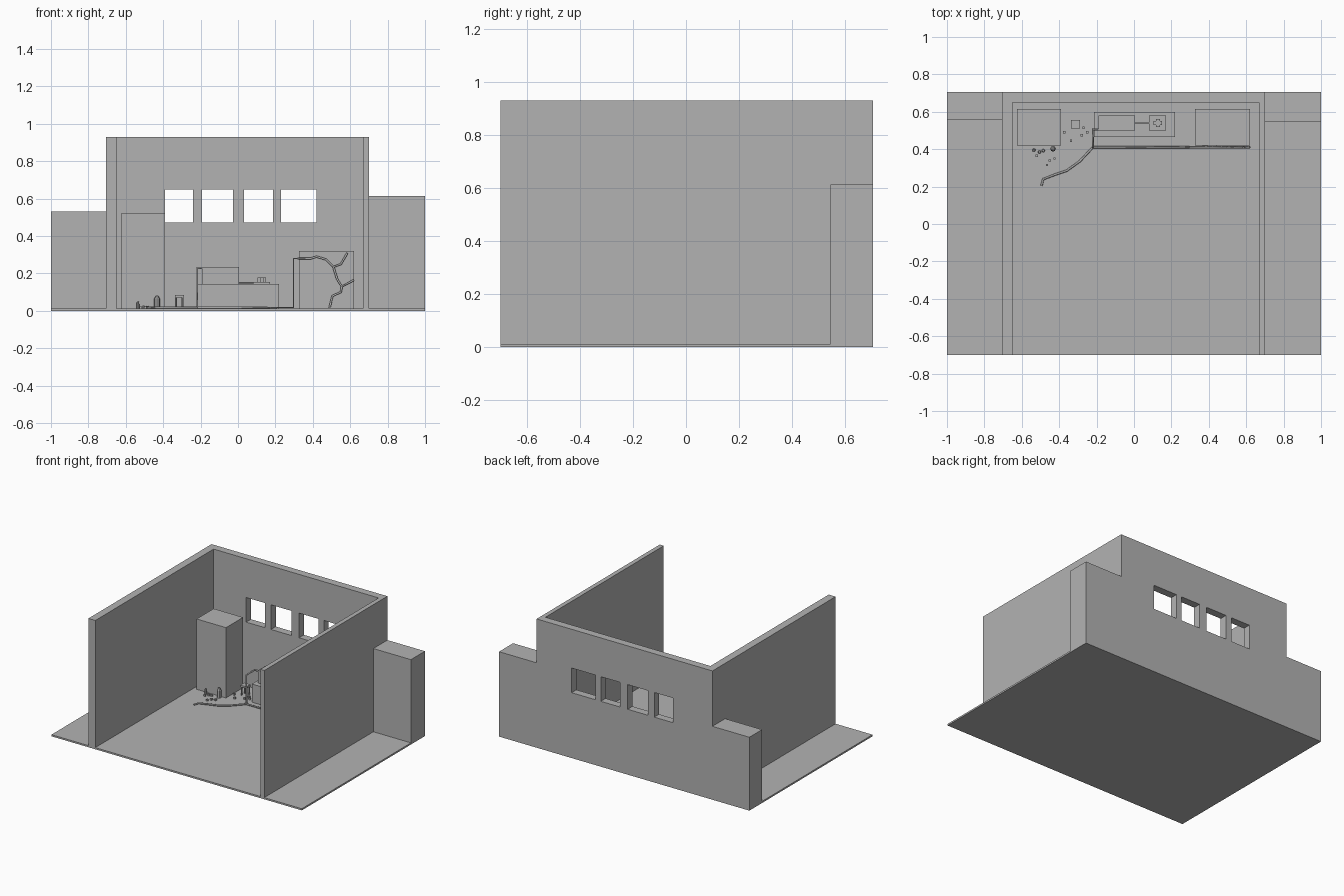
import bpy
import bmesh
from mathutils import Vector

cube = bpy.data.objects.get("Cube")
if cube:
    bpy.data.objects.remove(cube, do_unlink=True)

# Single plain grey
GREY = (0.45, 0.45, 0.45, 1.0)
grey = bpy.data.materials.new("plain_grey")
grey.use_nodes = True
grey.diffuse_color = GREY
grey.node_tree.nodes["Principled BSDF"].inputs["Base Color"].default_value = GREY


def finish(name, bm):
    bmesh.ops.recalc_face_normals(bm, faces=bm.faces)
    mesh = bpy.data.meshes.new(name)
    bm.to_mesh(mesh)
    bm.free()
    mesh.materials.append(grey)
    obj = bpy.data.objects.new(name, mesh)
    bpy.context.collection.objects.link(obj)
    return obj


def prism(name, outline, z0, z1):
    """Extrude a plan outline from z0 up to z1."""
    bm = bmesh.new()
    face = bm.faces.new([bm.verts.new((x, y, z0)) for x, y in outline])
    top = bmesh.ops.extrude_face_region(bm, geom=[face])["geom"]
    bmesh.ops.translate(bm, vec=(0, 0, z1 - z0),
                        verts=[v for v in top if isinstance(v, bmesh.types.BMVert)])
    return finish(name, bm)


def box(name, x0, x1, y0, y1, z0, z1):
    return prism(name, [(x0, y0), (x1, y0), (x1, y1), (x0, y1)], z0, z1)


def cylinder(name, x, y, z0, z1, r, r_top=None, sides=8):
    bm = bmesh.new()
    bmesh.ops.create_cone(bm, cap_ends=True, segments=sides, radius1=r,
                          radius2=r if r_top is None else r_top, depth=z1 - z0)
    bmesh.ops.translate(bm, vec=(x, y, (z0 + z1) / 2), verts=bm.verts)
    return finish(name, bm)


def cable(name, points, r=0.006):
    """Thin faceted tube along a path."""
    curve = bpy.data.curves.new(name, "CURVE")
    curve.dimensions = "3D"
    curve.bevel_depth = r
    curve.bevel_resolution = 1
    curve.use_fill_caps = True
    spline = curve.splines.new("POLY")
    spline.points.add(len(points) - 1)
    for p, co in zip(spline.points, points):
        p.co = (*co, 1)
    curve.materials.append(grey)
    obj = bpy.data.objects.new(name, curve)
    bpy.context.collection.objects.link(obj)
    return obj


FLOOR = 0.012

# Floor slab and the U-shaped walls
box("floor", -1, 1, -0.7, 0.705, 0, FLOOR)
walls = prism("walls", [(-0.705, -0.7), (-0.65, -0.7), (-0.65, 0.65), (0.668, 0.65),
                        (0.668, -0.7), (0.70, -0.7), (0.70, 0.705), (-0.705, 0.705)],
              FLOOR, 0.93)

# Window openings through the back wall
cutters = []
for x0, x1 in [(-0.39, -0.24), (-0.192, -0.027), (0.033, 0.187), (0.23, 0.42)]:
    cutter = box("window_cutter", x0, x1, 0.6, 0.75, 0.472, 0.65)
    cutter.hide_render = True
    mod = walls.modifiers.new("window", "BOOLEAN")
    mod.operation = "DIFFERENCE"
    mod.solver = "EXACT"
    mod.object = cutter
    cutters.append(cutter)
bpy.context.view_layer.objects.active = walls
for mod in list(walls.modifiers):
    bpy.ops.object.modifier_apply(modifier=mod.name)
for cutter in cutters:
    bpy.data.objects.remove(cutter, do_unlink=True)

# Outer side wall stubs
box("right_wall_stub", -1, -0.705, 0.56, 0.705, FLOOR, 0.53)
box("left_wall_stub", 0.70, 1, 0.545, 0.705, FLOOR, 0.613)

# Tall cabinet, long bench and low cabinet
box("tall_cabinet", -0.625, -0.39, 0.42, 0.615, FLOOR, 0.52)
box("bench", -0.215, 0.22, 0.465, 0.60, FLOOR, 0.143)
box("low_cabinet", 0.327, 0.62, 0.42, 0.615, FLOOR, 0.32)
box("cabinet_upper_panel", 0.365, 0.445, 0.414, 0.42, 0.19, 0.25)
box("cabinet_lower_panel", 0.365, 0.445, 0.414, 0.42, 0.135, 0.167)

# Equipment on the bench
box("bench_unit", -0.19, 0.005, 0.50, 0.58, 0.143, 0.235)
box("bench_plate", 0.08, 0.17, 0.50, 0.58, 0.143, 0.155)
box("knob_long", 0.105, 0.15, 0.53, 0.55, 0.155, 0.178)
box("knob_cross", 0.117, 0.138, 0.518, 0.562, 0.155, 0.178)
cable("bench_cable", [(0.005, 0.54, 0.15), (0.08, 0.54, 0.15)], 0.004)

# Cables from the bench unit along the floor
cable("unit_cable", [(-0.19, 0.505, 0.228), (-0.22, 0.505, 0.228), (-0.22, 0.41, 0.228),
                     (-0.22, 0.41, 0.018)])
cable("floor_cable", [(-0.22, 0.41, 0.018), (-0.29, 0.335, 0.018), (-0.36, 0.285, 0.018),
                      (-0.42, 0.265, 0.018), (-0.485, 0.24, 0.018), (-0.495, 0.205, 0.018)])
cable("rising_cable", [(-0.22, 0.41, 0.018), (0.297, 0.41, 0.018), (0.297, 0.41, 0.28),
                       (0.39, 0.41, 0.28), (0.42, 0.41, 0.29), (0.47, 0.41, 0.275),
                       (0.51, 0.41, 0.235), (0.55, 0.41, 0.25), (0.585, 0.41, 0.31)])
cable("branch_cable", [(0.51, 0.41, 0.235), (0.53, 0.41, 0.17), (0.555, 0.41, 0.13),
                       (0.62, 0.41, 0.165)])
cable("lower_branch_cable", [(0.555, 0.41, 0.13), (0.55, 0.41, 0.10), (0.505, 0.41, 0.08),
                             (0.49, 0.41, 0.018)])

# Small stool
box("stool_seat", -0.338, -0.29, 0.51, 0.555, 0.072, 0.085)
for sx in (-1, 1):
    for sy in (-1, 1):
        cylinder("stool_leg", -0.314 + sx * 0.018, 0.532 + sy * 0.017, FLOOR, 0.072, 0.005)

# Bottles beside the tall cabinet
cylinder("tall_bottle", -0.433, 0.402, FLOOR, 0.065, 0.015)
cylinder("tall_bottle_neck", -0.433, 0.402, 0.065, 0.082, 0.015, 0.006)
for x, y, h in [(-0.535, 0.395, 0.05), (-0.505, 0.385, 0.03), (-0.485, 0.392, 0.025)]:
    cylinder("small_bottle", x, y, FLOOR, h, 0.009, 0.006)

# Scattered debris
for x, y in [(-0.52, 0.365), (-0.425, 0.35), (-0.45, 0.34), (-0.465, 0.315), (-0.337, 0.445),
             (-0.373, 0.49), (-0.27, 0.515), (-0.25, 0.49), (-0.28, 0.475)]:
    box("debris", x - 0.006, x + 0.006, y - 0.006, y + 0.006, FLOOR, 0.024)
